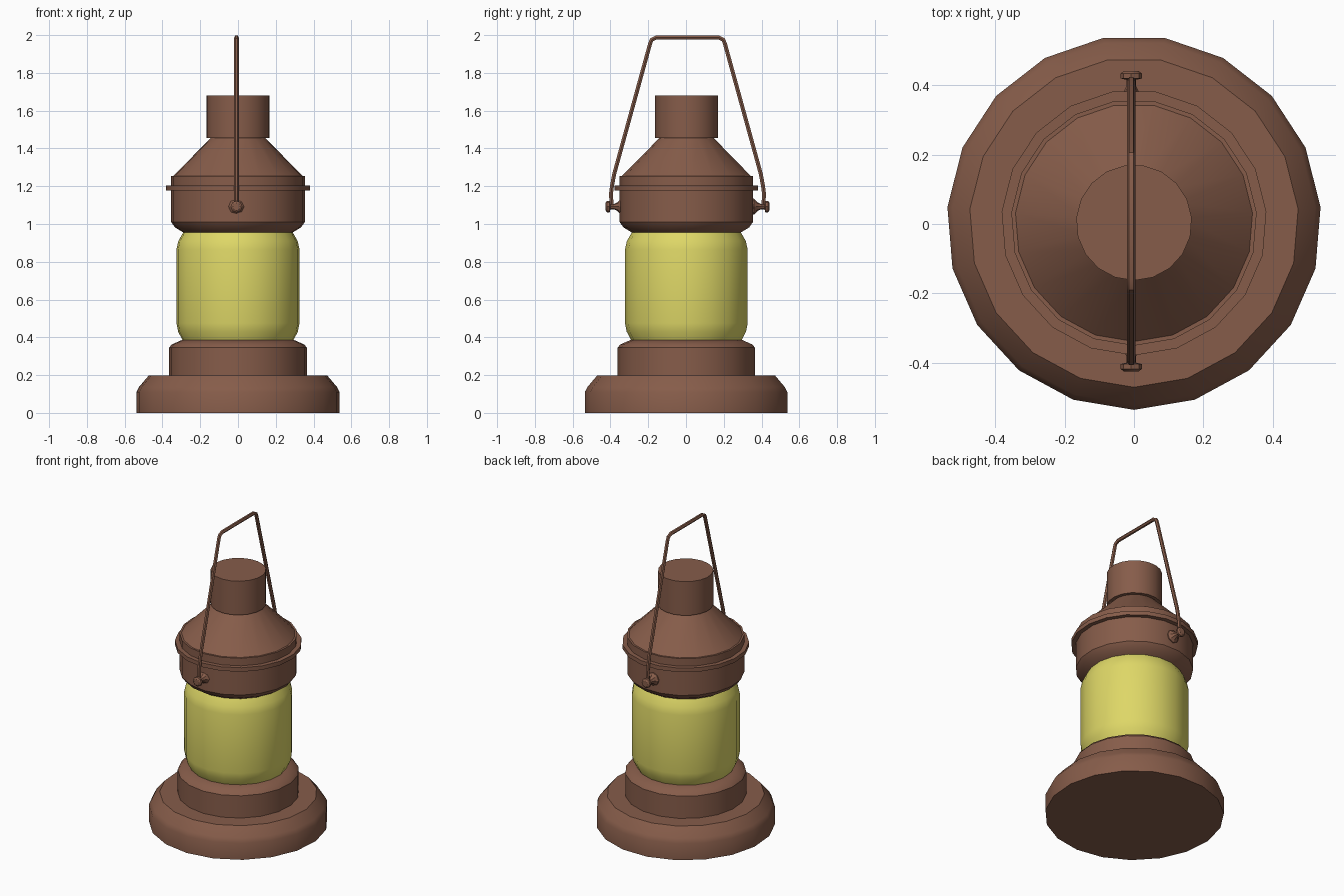
import bpy, bmesh, math
from mathutils import Matrix, Vector

if "Cube" in bpy.data.objects:
    bpy.data.objects.remove(bpy.data.objects["Cube"])


def material(name, rgb):
    m = bpy.data.materials.new(name)
    m.diffuse_color = (*rgb, 1)
    m.use_nodes = True
    m.node_tree.nodes["Principled BSDF"].inputs["Base Color"].default_value = m.diffuse_color
    return m


COPPER = material("brown_copper", (0.24, 0.108, 0.068))
GLASS = material("yellow_glass", (0.73, 0.68, 0.135))


def lathe(name, profile, mat, sides=19, matrix=Matrix.Translation((0, 0.004, 0))):
    """Revolve (radius, height) points about z, cap both ends."""
    bm = bmesh.new()
    rings = []
    for r, z in profile:
        ring = []
        for i in range(sides):
            a = -math.pi / 2 + 2 * math.pi * i / sides
            ring.append(bm.verts.new((r * math.cos(a), r * math.sin(a), z)))
        rings.append(ring)
    for lo, hi in zip(rings, rings[1:]):
        for i in range(sides):
            j = (i + 1) % sides
            bm.faces.new((lo[i], lo[j], hi[j], hi[i]))
    bm.faces.new(rings[0][::-1])
    bm.faces.new(rings[-1])
    bm.transform(matrix)
    bmesh.ops.recalc_face_normals(bm, faces=bm.faces)
    me = bpy.data.meshes.new(name)
    bm.to_mesh(me)
    bm.free()
    me.materials.append(mat)
    ob = bpy.data.objects.new(name, me)
    bpy.context.collection.objects.link(ob)
    smooth(ob)
    return ob


def smooth(ob):
    bpy.ops.object.select_all(action='DESELECT')
    ob.select_set(True)
    bpy.context.view_layer.objects.active = ob
    bpy.ops.object.shade_smooth_by_angle(angle=math.radians(30))


# Stepped base
lathe("base", [(0.54, 0), (0.54, 0.11), (0.525, 0.138), (0.475, 0.197)], COPPER)
lathe("collar", [(0.366, 0.19), (0.366, 0.345), (0.352, 0.362), (0.30, 0.385)], COPPER)

# Glass globe
lathe("globe", [(0.292, 0.38), (0.318, 0.43), (0.327, 0.475), (0.327, 0.865),
                (0.317, 0.91), (0.288, 0.96)], GLASS)

# Hood, rim and chimney
lathe("hood", [(0.29, 0.955), (0.335, 0.982), (0.355, 1.01), (0.355, 1.255),
               (0.343, 1.255), (0.145, 1.455), (0.145, 1.47)], COPPER)
lathe("rim", [(0.383, 1.178), (0.383, 1.205)], COPPER)
lathe("chimney", [(0.167, 1.455), (0.167, 1.68)], COPPER)

# Bail handle, swept along a path
CX, CY = -0.008, 0.008
half = [(0.402, 1.10), (0.405, 1.16), (0.400, 1.20), (0.388, 1.265),
        (0.198, 1.955), (0.190, 1.975), (0.165, 1.988)]
path = [(-y, z) for y, z in half] + half[::-1]
cu = bpy.data.curves.new("handle", 'CURVE')
cu.dimensions = '3D'
cu.bevel_depth = 0.012
cu.bevel_resolution = 1
cu.use_fill_caps = True
sp = cu.splines.new('POLY')
sp.points.add(len(path) - 1)
for p, (y, z) in zip(sp.points, path):
    p.co = (CX, y + CY, z, 1)
cu.materials.append(COPPER)
handle = bpy.data.objects.new("handle", cu)
bpy.context.collection.objects.link(handle)
bpy.ops.object.select_all(action='DESELECT')
handle.select_set(True)
bpy.context.view_layer.objects.active = handle
bpy.ops.object.convert(target='MESH')
smooth(bpy.context.object)

# Pivot bolts: flared boss, thin neck, domed head
bolt = [(0.045, 0.325), (0.042, 0.352), (0.024, 0.37), (0.014, 0.39), (0.014, 0.408),
        (0.031, 0.412), (0.031, 0.426), (0.02, 0.434)]
for side, name in ((1, "bolt_back"), (-1, "bolt_front")):
    m = Matrix.Translation((CX, CY, 1.092)) @ Matrix.Rotation(-side * math.pi / 2, 4, 'X')
    lathe(name, bolt, COPPER, 8, m)
